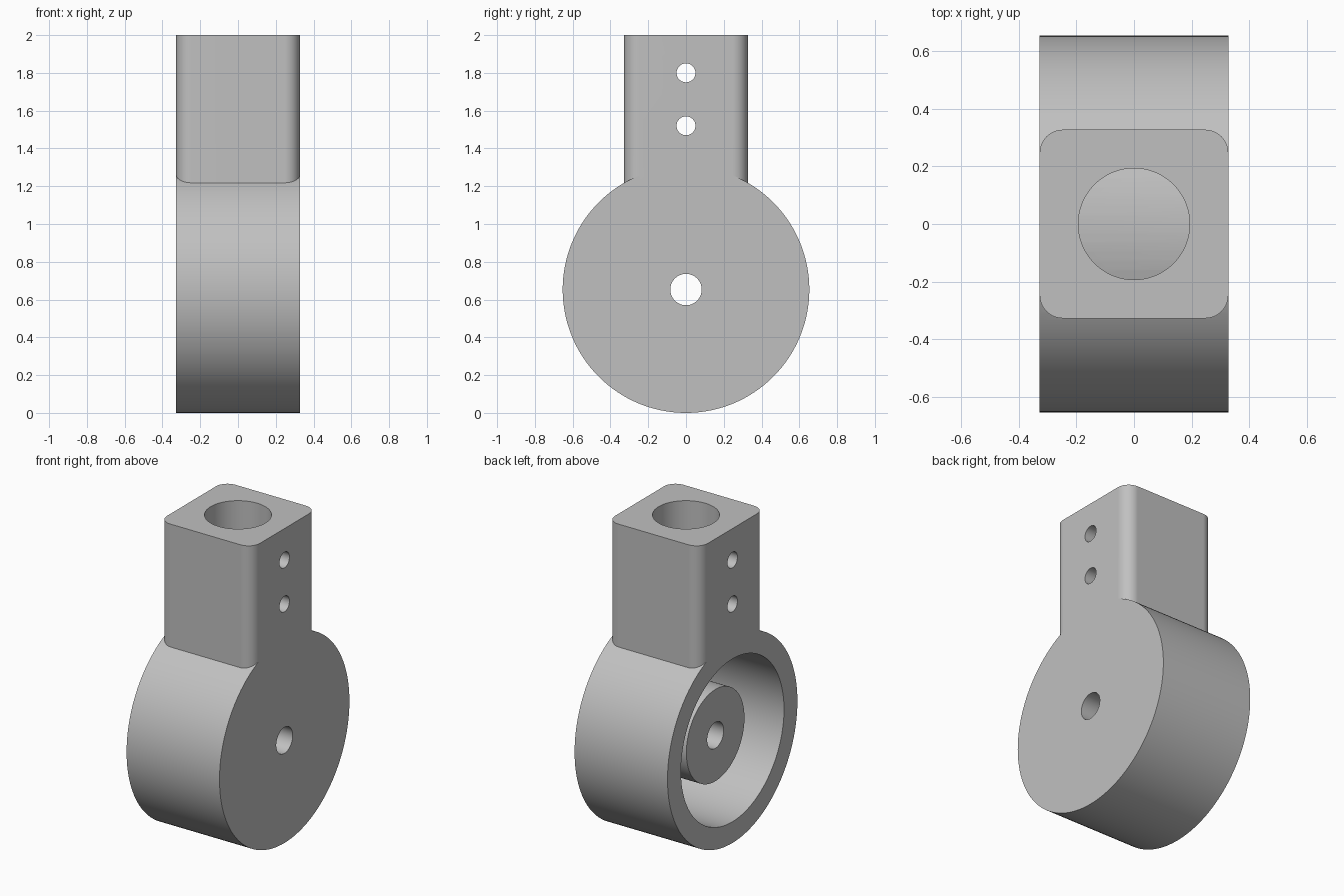
import bpy, bmesh, math
from mathutils import Matrix

if "Cube" in bpy.data.objects:
    bpy.data.objects.remove(bpy.data.objects["Cube"], do_unlink=True)

HALF = 0.327      # half width of the block and the drum
RADIUS = 0.653    # drum radius, also its axle height
BORE = 0.518
HUB = 0.292
AXLE = 0.083
CORNER = 0.08

grey = bpy.data.materials.new("plain grey")
grey.use_nodes = True
colour = (0.53, 0.53, 0.53, 1)
grey.diffuse_color = colour
grey.node_tree.nodes["Principled BSDF"].inputs["Base Color"].default_value = colour


def finish(name, bm):
    bmesh.ops.recalc_face_normals(bm, faces=bm.faces)
    mesh = bpy.data.meshes.new(name)
    bm.to_mesh(mesh)
    bm.free()
    mesh.materials.append(grey)
    obj = bpy.data.objects.new(name, mesh)
    bpy.context.collection.objects.link(obj)
    return obj


def lathe(name, profile, steps=128):
    """Revolve a closed (x, radius) outline about the axle."""
    bm = bmesh.new()
    rings = []
    for i in range(steps):
        a = math.tau * i / steps
        rings.append([bm.verts.new((x, r * math.sin(a), RADIUS + r * math.cos(a)))
                      for x, r in profile])
    n = len(profile)
    for i in range(steps):
        p, q = rings[i], rings[(i + 1) % steps]
        for j in range(n):
            k = (j + 1) % n
            bm.faces.new((p[j], p[k], q[k], q[j]))
    return finish(name, bm)


def rod(name, radius, length, matrix, steps):
    bm = bmesh.new()
    bmesh.ops.create_cone(bm, cap_ends=True, segments=steps, radius1=radius,
                          radius2=radius, depth=length, matrix=matrix)
    return finish(name, bm)


def combine(target, tool, operation):
    """Apply a boolean and remove the tool."""
    mod = target.modifiers.new("Boolean", 'BOOLEAN')
    mod.operation = operation
    mod.solver = 'EXACT'
    mod.object = tool
    bpy.context.view_layer.objects.active = target
    bpy.ops.object.modifier_apply(modifier=mod.name)
    bpy.data.objects.remove(tool, do_unlink=True)


# Drum: closed on +x, open on -x, with a recessed hub and axle hole
floor = HALF - 0.125
hub_face = -HALF + 0.12
drum = lathe("drum_and_socket_mount", [
    (HALF, AXLE), (HALF, RADIUS), (-HALF, RADIUS), (-HALF, BORE),
    (floor, BORE), (floor, HUB), (hub_face, HUB), (hub_face, AXLE)])

# Socket block with rounded upright corners
bottom, top = 1.2, 2.0
bm = bmesh.new()
bmesh.ops.create_cube(bm, size=1, matrix=Matrix.Translation((0, 0, (bottom + top) / 2))
                      @ Matrix.Diagonal((2 * HALF, 2 * HALF, top - bottom, 1)))
uprights = [e for e in bm.edges if abs(e.verts[0].co.z - e.verts[1].co.z) > 0.1]
bmesh.ops.bevel(bm, geom=uprights, offset=CORNER, segments=10, profile=0.5, affect='EDGES')
block = finish("socket_block", bm)

# Round socket reaching down to the drum surface, and two cross holes
combine(block, rod("socket_cutter", 0.193, 2, Matrix.Translation((0, 0, 1.6)), 96),
        'DIFFERENCE')
for z in (1.52, 1.8):
    across = Matrix.Translation((0, 0, z)) @ Matrix.Rotation(math.pi / 2, 4, 'Y')
    combine(block, rod("pin_cutter", 0.05, 1, across, 48), 'DIFFERENCE')
combine(drum, block, 'UNION')

# Smooth curved walls, crisp edges
bpy.ops.object.select_all(action='DESELECT')
drum.select_set(True)
bpy.context.view_layer.objects.active = drum
bpy.ops.object.shade_smooth_by_angle(angle=math.radians(25))
weighted = drum.modifiers.new("Weighted normals", 'WEIGHTED_NORMAL')
weighted.keep_sharp = True
